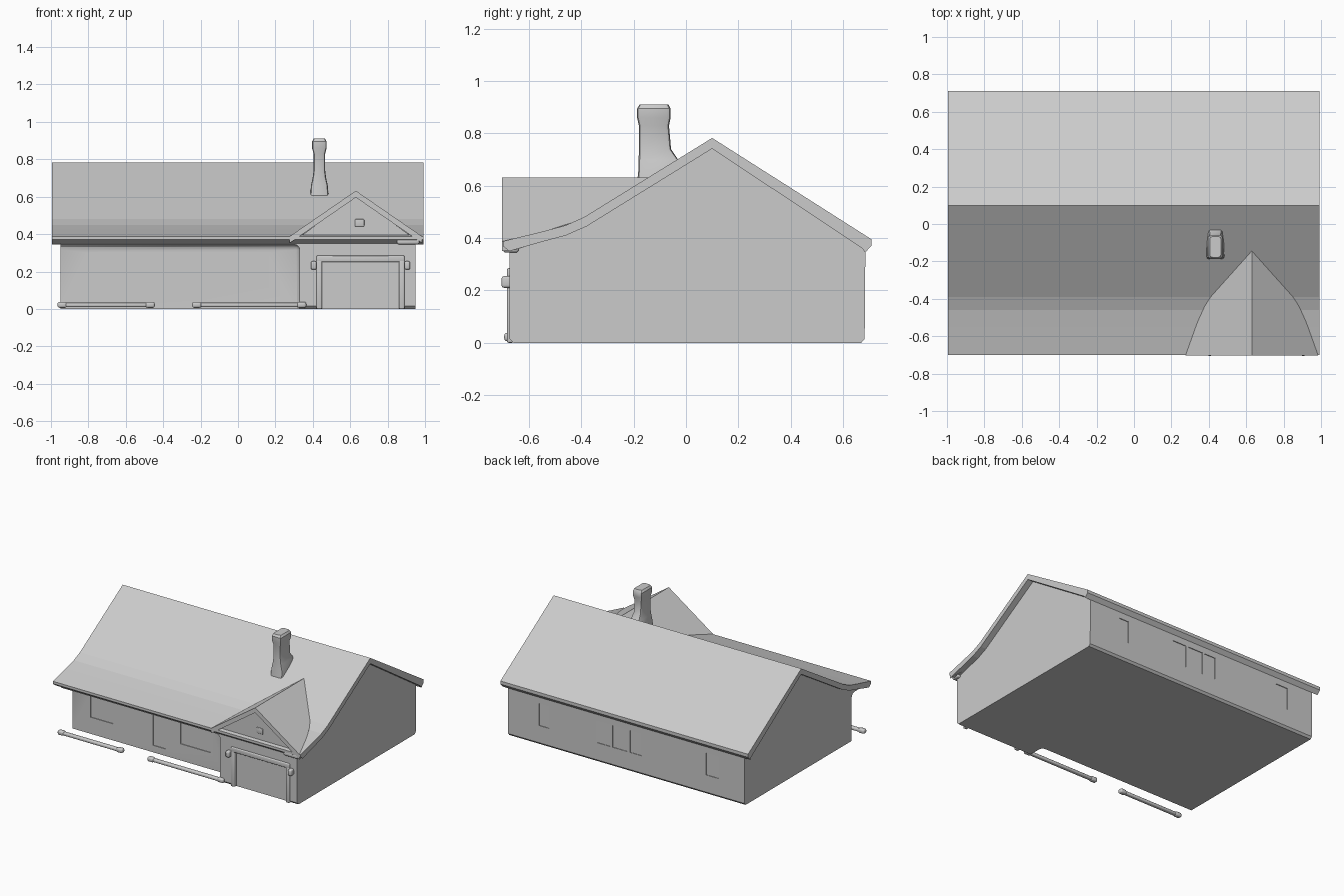
import bpy, bmesh

if "Cube" in bpy.data.objects:
    bpy.data.objects.remove(bpy.data.objects["Cube"])

def finish(name, bm, smooth=False):
    bmesh.ops.recalc_face_normals(bm, faces=bm.faces)
    me = bpy.data.meshes.new(name)
    bm.to_mesh(me)
    bm.free()
    ob = bpy.data.objects.new(name, me)
    bpy.context.collection.objects.link(ob)
    if smooth:
        bpy.context.view_layer.objects.active = ob
        ob.select_set(True)
        bpy.ops.object.shade_smooth_by_angle()
        ob.select_set(False)
    return ob

def loft(name, rings, smooth=False):
    """Closed solid through a list of equally long point rings."""
    bm = bmesh.new()
    vs = [[bm.verts.new(p) for p in r] for r in rings]
    n = len(rings[0])
    for a, b in zip(vs, vs[1:]):
        for i in range(n):
            j = (i + 1) % n
            bm.faces.new((a[i], a[j], b[j], b[i]))
    bm.faces.new(vs[0])
    bm.faces.new(vs[-1][::-1])
    return finish(name, bm, smooth)

def prism_x(name, pts, x0, x1):
    return loft(name, [[(x, y, z) for y, z in pts] for x in (x0, x1)])

def prism_y(name, pts, y0, y1):
    return loft(name, [[(x, y, z) for x, z in pts] for y in (y0, y1)])

def box(name, x0, x1, y0, y1, z0, z1, bevel=0.0):
    bm = bmesh.new()
    bmesh.ops.create_cube(bm, size=1)
    for v in bm.verts:
        v.co = (x0 + (v.co.x + .5) * (x1 - x0), y0 + (v.co.y + .5) * (y1 - y0),
                z0 + (v.co.z + .5) * (z1 - z0))
    if bevel:
        bmesh.ops.bevel(bm, geom=bm.edges[:], offset=bevel, segments=3,
                        profile=0.5, affect='EDGES')
    return finish(name, bm, bevel > 0)

def cut(target, cutter):
    m = target.modifiers.new("cut", 'BOOLEAN')
    m.operation, m.object, m.solver = 'DIFFERENCE', cutter, 'EXACT'
    bpy.context.view_layer.objects.active = target
    bpy.ops.object.modifier_apply(modifier=m.name)
    bpy.data.objects.remove(cutter)

# house body with gable ends; porch, garage door and windows cut in
body = prism_x("house_body", [
    (-.66, 0), (.67, 0), (.683, .015), (.686, .385), (.10, .76),
    (-.39, .46), (-.55, .405), (-.675, .37), (-.675, .015)], -.948, .948)
cut(body, box("porch_cutter", -1.2, .33, -1, -.545, -.2, .345, .03))
cut(body, box("garage_door_cutter", .45, .86, -.8, -.66, -.1, .25))
for x0, x1, z0, z1 in [(.13, .24, .14, .3), (-.01, .11, .14, .3),
                       (-.12, -.03, .14, .3), (-.74, -.64, .14, .3), (.62, .7, .14, .3)]:
    cut(body, box("window_cutter", x0, x1, .68, .8, z0, z1))
for x0, x1, z0 in [(-.8, -.62, .12), (-.3, -.2, .05), (-.08, .16, .12)]:
    cut(body, box("porch_window_cutter", x0, x1, -.7, -.54, z0, .3))

# main roof slab with the shallower pitch over the porch
prism_x("main_roof", [
    (-.70, .388), (-.55, .425), (-.46, .449), (-.39, .48), (.10, .783), (.71, .395),
    (.71, .372), (.685, .345), (.675, .36), (.10, .742),
    (-.38, .445), (-.46, .41), (-.55, .386), (-.675, .35), (-.70, .37)], -.995, .992)

# cross gable roof over the garage, narrowing along the valleys
def chevron(y, hw):
    c, zr, s, t = .63, .632, .69, .036
    ze = zr - s * hw
    return [(c - hw, y, ze), (c, y, zr), (c + hw, y, ze),
            (c + hw, y, ze - t), (c, y, zr - t), (c - hw, y, ze - t)]
loft("garage_gable_roof", [chevron(-.703, .355), chevron(-.655, .35),
                           chevron(-.38, .225), chevron(-.13, .012)])
prism_y("garage_gable_wall", [(.33, .33), (.93, .33), (.93, .385), (.63, .605), (.33, .385)],
        -.675, -.45)

# garage front trim: door frame, eave returns, lamps, vent
box("door_lintel", .42, .89, -.684, -.66, .25, .285, .006)
for x in (.42, .86):
    box("door_jamb", x, x + .03, -.684, -.66, 0, .26, .006)
box("eave_return", .85, .97, -.70, -.64, .345, .375, .01)
for x in (.405, .905):
    box("wall_lamp", x - .015, x + .015, -.705, -.66, .21, .255, .01)
box("gable_vent", .625, .675, -.682, -.66, .44, .48, .005)

# low porch rails with knobbed ends
for x0, x1 in ((-.94, -.47), (-.22, .34)):
    box("porch_rail", x0, x1, -.692, -.664, .01, .033, .008)
    for x in (x0, x1):
        box("rail_end", x - .025, x + .025, -.695, -.66, .006, .038, .011)

# chimney with flared foot and wider cap: (z, half x, front y, back y)
def rounded(z, hx, y0, y1, r=.014):
    x0, x1 = .435 - hx, .435 + hx
    k = r * .3
    return [(x0 + r, y0, z), (x1 - r, y0, z), (x1 - k, y0 + k, z), (x1, y0 + r, z),
            (x1, y1 - r, z), (x1 - k, y1 - k, z), (x1 - r, y1, z), (x0 + r, y1, z),
            (x0 + k, y1 - k, z), (x0, y1 - r, z), (x0, y0 + r, z), (x0 + k, y0 + k, z)]
loft("chimney", [rounded(*s) for s in [
    (.58, .05, -.19, -.01), (.66, .045, -.182, -.01), (.70, .036, -.181, -.03),
    (.74, .031, -.18, -.057), (.83, .031, -.18, -.065), (.86, .039, -.187, -.059),
    (.895, .039, -.187, -.059), (.91, .03, -.178, -.067)]], True)
